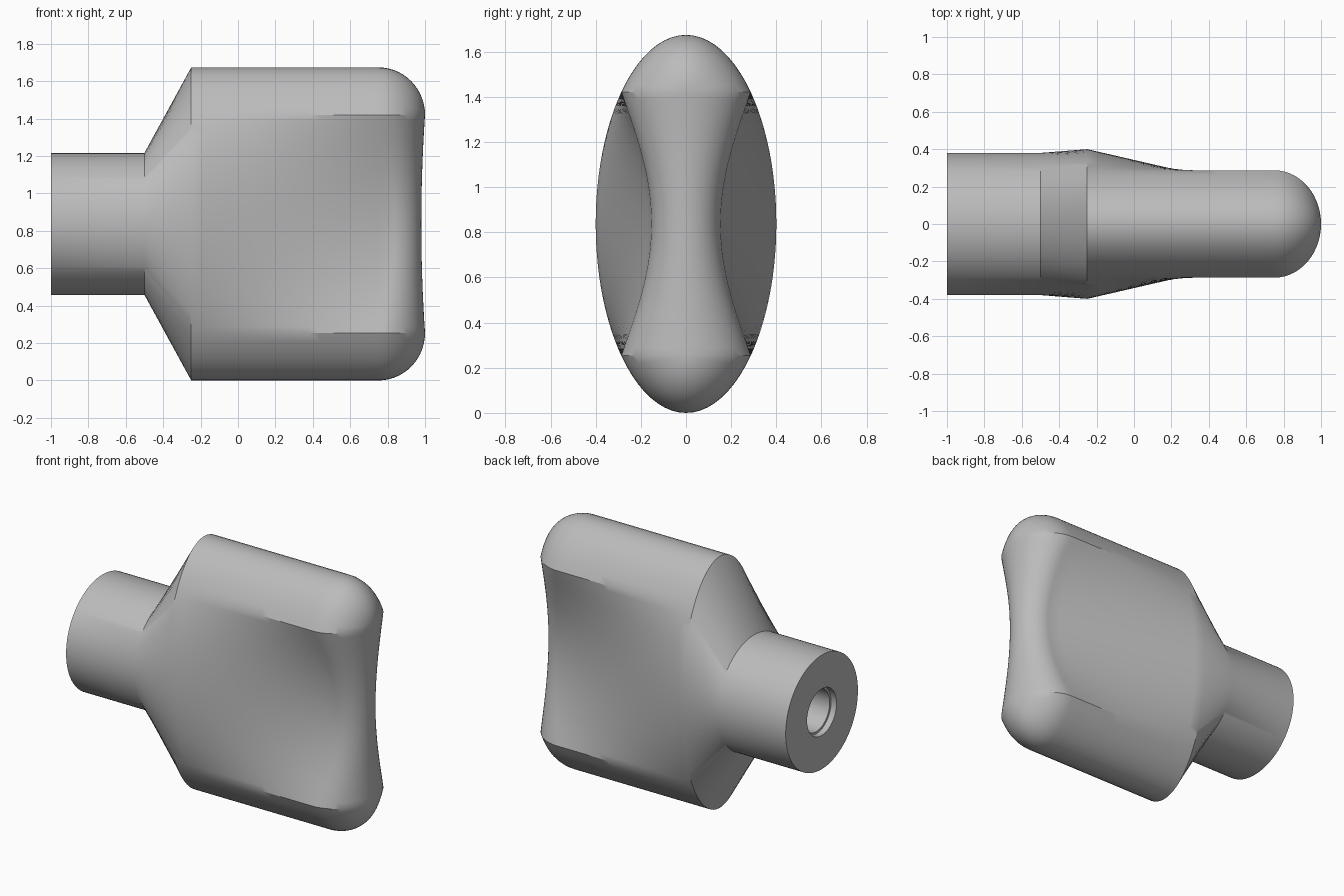
import bpy, bmesh
from math import sin, cos, asin, pi, radians

cube = bpy.data.objects.get("Cube")
if cube:
    bpy.data.objects.remove(cube)

HALF_H, HALF_W = 0.837, 0.4      # elliptical grip section
CREASE_Z = 0.583                 # height where the thumb scoop ends
STEM_R = 0.38
SIDE, CAP = 28, 20               # segments per side and per top/bottom arc
TAPER = 0.23

# Section angles, with exact points on the four crease corners
a0 = asin(CREASE_Z / HALF_H)
angles = []
for start, span, n in ((-a0, 2 * a0, SIDE), (a0, pi - 2 * a0, CAP),
                       (pi - a0, 2 * a0, SIDE), (pi + a0, pi - 2 * a0, CAP)):
    angles += [start + span * i / n for i in range(n)]


def circle(x, r):
    return [(x, r * cos(a), r * sin(a)) for a in angles]


def scoop(z):
    """1 at mid height, 0 at the creases and beyond."""
    return max(0.0, 1 - (z / CREASE_Z) ** 2)


def grip(u, t=0.0):
    """Section of the grip: u runs along its length, t rounds off the tip."""
    pts = []
    for a in angles:
        y, z = HALF_W * cos(a), HALF_H * sin(a)
        f = scoop(z)
        begin, end = 0.75 + 0.07 * f, 1 - 0.02 * f
        x = -0.25 + (begin + 0.25) * u
        side = 1 if y > 0 else -1
        y = (y - side * TAPER * (x + 0.25) * f) * cos(t)
        x += (end - begin) * sin(t)
        if abs(z) > CREASE_Z:
            corner = CREASE_Z + (abs(z) - CREASE_Z) * cos(t)
            z = corner if z > 0 else -corner
        pts.append((x, y, z))
    return pts


# Stepped bore, stem, flared shoulder, scooped grip, rounded tip
rings = [circle(-0.6, 0.14), circle(-0.96, 0.14), circle(-0.96, 0.155),
         circle(-1, 0.155), circle(-1, STEM_R), circle(-0.5, STEM_R)]
rings += [grip(i / 16) for i in range(17)]
rings += [grip(1, pi / 2 * i / 14) for i in range(1, 15)]

bm = bmesh.new()
loops = [[bm.verts.new((x, y, z + HALF_H)) for x, y, z in ring] for ring in rings]
n = len(angles)
for la, lb in zip(loops, loops[1:]):
    for i in range(n):
        j = (i + 1) % n
        bm.faces.new((la[i], la[j], lb[j], lb[i]))
bm.faces.new(loops[0])
bmesh.ops.remove_doubles(bm, verts=bm.verts, dist=0.0005)
bmesh.ops.recalc_face_normals(bm, faces=bm.faces)

mesh = bpy.data.meshes.new("knob_handle")
bm.to_mesh(mesh)
bm.free()
knob = bpy.data.objects.new("knob_handle", mesh)
bpy.context.collection.objects.link(knob)

# Plain grey material
grey = bpy.data.materials.new("plain grey")
grey.use_nodes = True
colour = (0.5, 0.5, 0.5, 1)
grey.diffuse_color = colour
grey.node_tree.nodes["Principled BSDF"].inputs["Base Color"].default_value = colour
mesh.materials.append(grey)

bpy.ops.object.select_all(action="DESELECT")
knob.select_set(True)
bpy.context.view_layer.objects.active = knob
bpy.ops.object.shade_smooth_by_angle(angle=radians(30))
